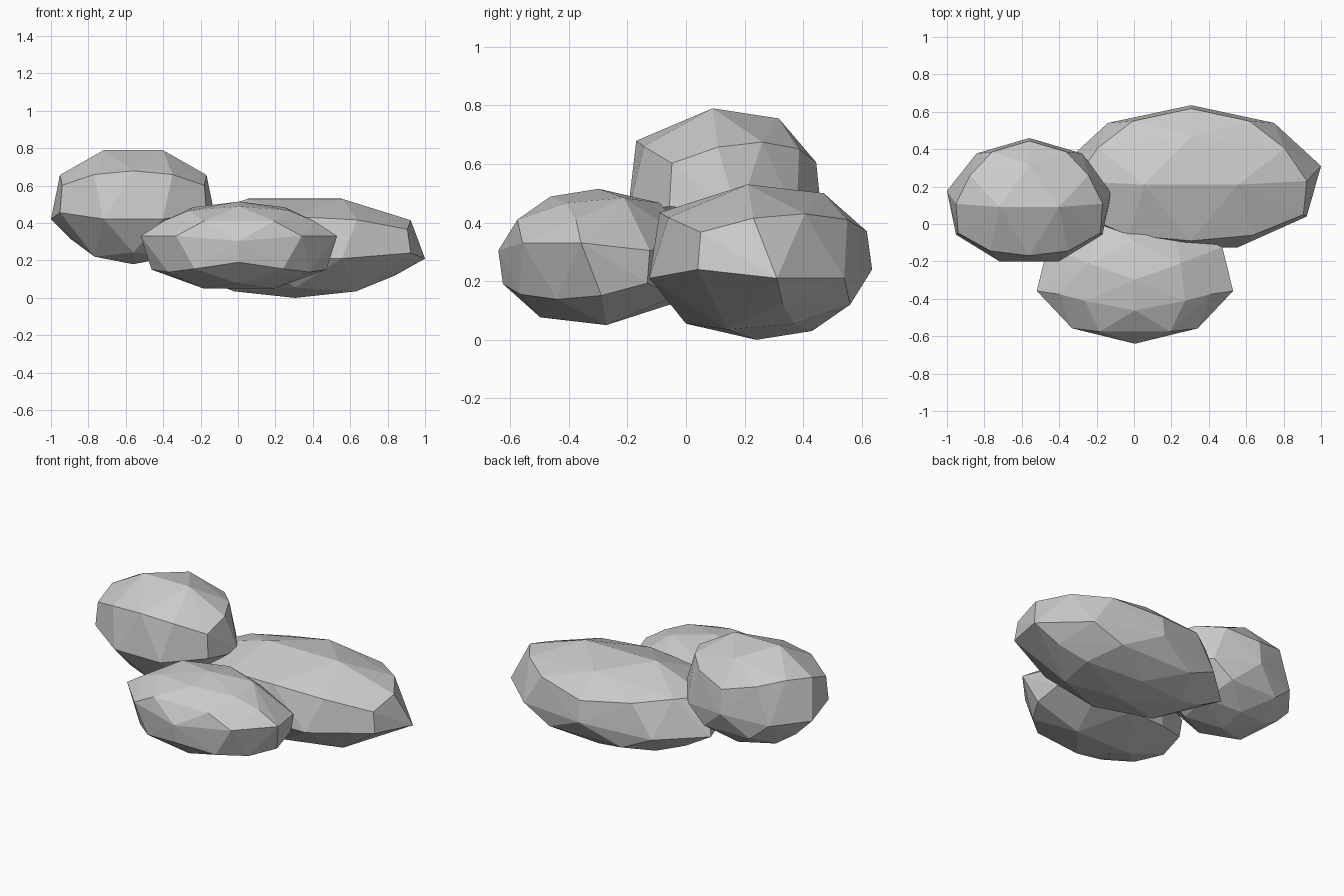
import bpy, bmesh

if "Cube" in bpy.data.objects:
    bpy.data.objects.remove(bpy.data.objects["Cube"])

# Half of one boulder's corner points (x is mirrored); x is normalised to 1
CORNERS = [
    # crown
    (.36, .21, .53), (0, .47, .50),
    # upper ring
    (0, -.09, .434), (.477, -.06, .417), (.864, .05, .367), (.89, .23, .415),
    (.72, .405, .43), (.45, .55, .41), (0, .617, .37),
    # waist
    (.36, -.125, .21), (.89, .04, .24), (1, .31, .21), (.64, .54, .21), (0, .635, .24),
    # underside
    (.36, .56, .12), (.77, .33, .12), (.51, .37, .055), (.47, .14, .035),
    (0, 0, .055), (0, .43, .03), (0, .24, 0),
]


def boulder(name, center_x, half_x, y0, sy, z0, sz):
    """Faceted stone: convex hull of the mirrored corners, scaled and placed."""
    bm = bmesh.new()
    for x, y, z in CORNERS:
        for side in ((1, -1) if x else (1,)):
            bm.verts.new((center_x + side * x * half_x, y0 + y * sy, z0 + z * sz))
    result = bmesh.ops.convex_hull(bm, input=bm.verts[:])
    loose = [v for v in bm.verts if not v.link_faces]
    bmesh.ops.delete(bm, geom=loose, context='VERTS')
    bmesh.ops.recalc_face_normals(bm, faces=bm.faces[:])
    mesh = bpy.data.meshes.new(name)
    bm.to_mesh(mesh)
    bm.free()
    obj = bpy.data.objects.new(name, mesh)
    bpy.context.collection.objects.link(obj)
    return obj


# Wide stone on the ground, raised stone at left, upside-down stone in front
boulder("large_boulder", .305, .695, 0, 1, 0, 1)
boulder("upper_boulder", -.56, .44, -.0915, .868, .18, 1.15)
boulder("front_boulder", .005, .525, -.089, -.868, .515, -.877)
